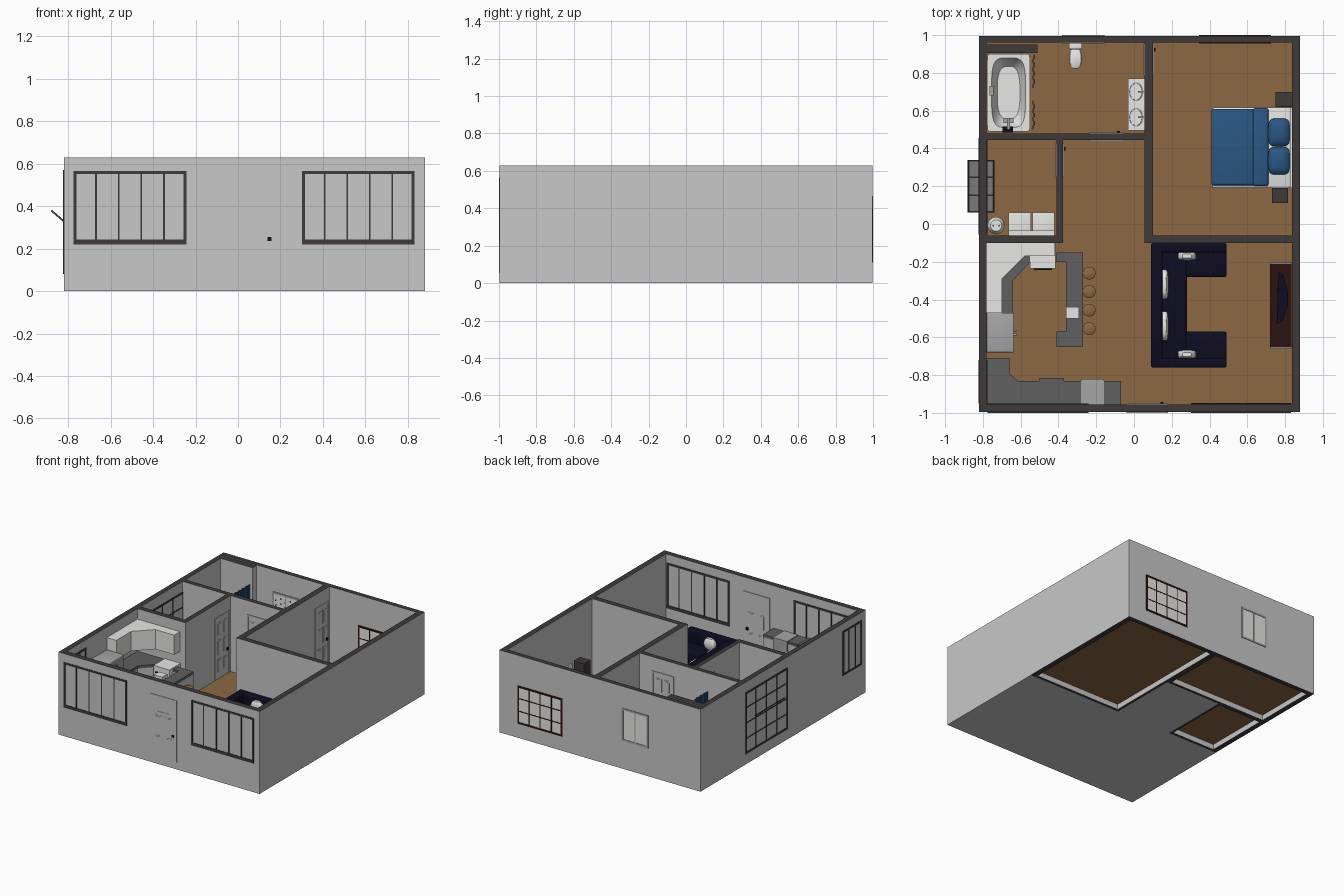
import bpy, bmesh, math
from mathutils import Matrix

if "Cube" in bpy.data.objects:
    bpy.data.objects.remove(bpy.data.objects["Cube"])

def mat(name, r, g, b):
    m = bpy.data.materials.new(name)
    m.diffuse_color = (r, g, b, 1)
    m.use_nodes = True
    m.node_tree.nodes["Principled BSDF"].inputs["Base Color"].default_value = m.diffuse_color
    return m

WALL = mat("wall_grey", .58, .58, .58)
DARK = mat("dark_trim", .05, .042, .042)
WOOD = mat("floor_wood", .26, .14, .055)
WHITE = mat("white", .85, .85, .84)
STONE = mat("counter_grey", .115, .115, .115)
STEEL = mat("light_grey", .38, .38, .39)
NAVY = mat("navy", .004, .004, .016)
BLUE = mat("bed_blue", .024, .095, .235)
BROWN = mat("dark_brown", .025, .007, .005)
BLACK = mat("black", .006, .006, .006)

def finish(name, bm, m, smooth=False):
    bmesh.ops.recalc_face_normals(bm, faces=bm.faces)
    me = bpy.data.meshes.new(name)
    bm.to_mesh(me); bm.free()
    ob = bpy.data.objects.new(name, me)
    bpy.context.collection.objects.link(ob)
    me.materials.append(m)
    if smooth:
        bpy.ops.object.select_all(action='DESELECT')
        ob.select_set(True)
        bpy.context.view_layer.objects.active = ob
        bpy.ops.object.shade_smooth_by_angle(angle=math.radians(40))
    return ob

def boxes(name, m, *items, bevel=0):
    """Boxes given as (x0, x1, y0, y1, z0, z1), joined in one object."""
    bm = bmesh.new()
    for x0, x1, y0, y1, z0, z1 in items:
        M = Matrix.Translation(((x0+x1)/2, (y0+y1)/2, (z0+z1)/2)) @ Matrix.Diagonal((x1-x0, y1-y0, z1-z0, 1))
        bmesh.ops.create_cube(bm, size=1, matrix=M)
    if bevel:
        bmesh.ops.bevel(bm, geom=bm.edges[:], offset=bevel, segments=3, profile=.5, affect='EDGES')
    return finish(name, bm, m, bevel > 0)

def prism(name, m, pts, z0, z1):
    bm = bmesh.new()
    f = bm.faces.new([bm.verts.new((x, y, z0)) for x, y in pts])
    r = bmesh.ops.extrude_face_region(bm, geom=[f])
    for v in r['geom']:
        if isinstance(v, bmesh.types.BMVert):
            v.co.z = z1
    return finish(name, bm, m)

def loft(name, m, cx, cy, rings, n=32):
    """Stack of superellipse rings (z, rx, ry, power) about a centre."""
    bm = bmesh.new()
    loops = []
    for z, rx, ry, p in rings:
        loop = []
        for i in range(n):
            a = 2*math.pi*(i+.5)/n
            c, s = math.cos(a), math.sin(a)
            loop.append(bm.verts.new((cx + math.copysign(abs(c)**(2/p), c)*rx,
                                      cy + math.copysign(abs(s)**(2/p), s)*ry, z)))
        loops.append(loop)
    for a, b in zip(loops, loops[1:]):
        for i in range(n):
            j = (i+1) % n
            bm.faces.new((a[i], a[j], b[j], b[i]))
    bm.faces.new(loops[0]); bm.faces.new(loops[-1])
    return finish(name, bm, m, True)

def pillow(name, m, cx, cy, z, rx, ry, h):
    return loft(name, m, cx, cy, [(z+h*t, rx*s, ry*s, 4) for t, s in
                ((0, .5), (.2, .85), (.5, 1), (.8, .85), (1, .5))])

def on_wall(axis, u0, u1, d0, d1, z0, z1):
    """Box on a wall running along x or y; d is depth through the wall."""
    return (u0, u1, d0, d1, z0, z1) if axis == 'x' else (d0, d1, u0, u1, z0, z1)

def window(name, m, axis, u0, u1, d0, d1, z0, z1, cols, rows, t=.014, bar=.008):
    b = [on_wall(axis, u0, u1, d0, d1, z, z+t) for z in (z0, z1-t)]
    b += [on_wall(axis, u, u+t, d0, d1, z0, z1) for u in (u0, u1-t)]
    for i in range(1, cols):
        u = u0 + (u1-u0)*i/cols
        b.append(on_wall(axis, u-bar/2, u+bar/2, d0+.001, d1-.001, z0, z1))
    for i in range(1, rows):
        z = z0 + (z1-z0)*i/rows
        b.append(on_wall(axis, u0, u1, d0+.001, d1-.001, z-bar/2, z+bar/2))
    return boxes(name, m, *b)

def door(name, axis, u0, u1, d0, d1, arch=False):
    """Panelled door through a wall, proud on both sides."""
    w, z1 = u1-u0, .525
    b = [on_wall(axis, u0+.012, u1-.012, d0+.003, d1-.003, .055, z1-.012)]
    b += [on_wall(axis, u, u+.012, d0, d1, .055, z1) for u in (u0, u1-.012)]
    b.append(on_wall(axis, u0, u1, d0, d1, z1-.012, z1))
    for lo, hi in ((.12, .22), (.26, .375)) if arch else ((.1, .2), (.23, .35), (.38, .48)):
        for c in (.3, .7):
            u = u0 + w*c
            for h, e in ((.027, .0015), (.018, 0)):
                k = .027-h
                b.append(on_wall(axis, u-h, u+h, d0+e, d1-e, lo+k, hi-k))
    ob = boxes(name, WALL, *b)
    u = u1-.032
    boxes(name+"_knob", BLACK, on_wall(axis, u-.009, u+.009, d0-.0, d1+.008, .236, .254))
    return ob

# Walls: grey sides, dark tops and undersides
walls = boxes("walls", WALL,
    (-.82, .88, -.996, -.955, .001, .63), (-.82, .88, .96, .996, .001, .63),
    (-.82, -.78, -.996, .996, .001, .63), (.837, .88, -.996, .996, .001, .63),
    (.055, .10, -.10, .96, .001, .63), (-.78, .055, .445, .48, .001, .63),
    (.055, .837, -.10, -.06, .001, .63), (-.41, -.375, -.10, .445, .001, .63),
    (-.78, -.375, -.10, -.06, .001, .63), (-.78, -.51, .905, .95, .05, .63))
walls.data.materials.append(DARK)
for p in walls.data.polygons:
    if abs(p.normal.z) > .5:
        p.material_index = 1

# Floor, and the base slab under living room, kitchen and hall
boxes("floor", WOOD, (-.8, .86, -.98, .98, .042, .05))
boxes("base_slab", WALL, (-.82, .88, -.996, -.08, 0, .04), (-.39, .08, -.08, .46, 0, .04))

# Windows
for nm, a, b in (("front_window_left", -.775, -.242), ("front_window_right", .302, .832)):
    window(nm, DARK, 'x', a, b, -1, -.95, .22, .565, 5, 1)
    boxes(nm+"_sill", DARK, (a, b, -1, -.948, .22, .242))
window("kitchen_window", DARK, 'y', -.95, -.72, -.824, -.775, .23, .57, 3, 1)
window("laundry_window", DARK, 'y', -.055, .455, -.824, -.776, .08, .55, 4, 4)
window("bedroom_window", BROWN, 'x', .345, .725, .955, 1, .11, .40, 4, 3)
boxes("bedroom_panes", WHITE, (.35, .72, .957, .998, .12, .39))
window("bath_window", STEEL, 'x', -.38, -.155, .955, 1, .215, .465, 2, 1)
boxes("bath_panes", WHITE, (-.37, -.165, .957, .997, .225, .455))
boxes("bath_pane_dots", DARK, *[(-.355+.04*i, -.343+.04*i, .956, .958, .24+.04*j+.02*(i % 2), .252+.04*j+.02*(i % 2))
                                for i in range(5) for j in range(5)])
# Tilted open sash
sash = [window("open_sash", DARK, 'x', -.14, .14, -.004, .004, -.092, .092, 3, 2, .01),
        boxes("sash_panes", STEEL, (-.135, .135, -.002, .002, -.088, .088))]
for o in sash:
    o.matrix_world = (Matrix.Translation((-.81, .2, .32)) @ Matrix.Rotation(math.radians(-49.4), 4, 'Y')
                      @ Matrix.Rotation(math.radians(90), 4, 'Z'))

# Doors
door("front_door", 'x', -.04, .18, -1, -.95, True)
fan = bmesh.new()
for r0, r1, y in ((.052, .062, -1), (.014, .022, -1)):
    for i in range(12):
        a, b = math.pi*i/12, math.pi*(i+1)/12
        fan.faces.new([fan.verts.new((.07+r*math.cos(t), y, .405+r*math.sin(t)))
                       for r, t in ((r0, a), (r1, a), (r1, b), (r0, b))])
bmesh.ops.solidify(fan, geom=fan.faces[:], thickness=-.004)
finish("door_fan_light", fan, WALL)
boxes("door_fan_base", WALL, (.008, .132, -1, -.996, .398, .405))
door("laundry_door", 'y', .25, .43, -.415, -.37)
door("bath_door", 'x', -.235, -.05, .44, .485)
door("bedroom_door", 'y', .785, .955, .05, .105)

# Kitchen
def counter(name, pts):
    prism(name+"_cabinet", WALL, pts, .05, .285)
    prism(name+"_top", STONE, pts, .285, .305)
counter("corner_counter", [(-.78, -.1), (-.55, -.1), (-.55, -.2), (-.64, -.3), (-.64, -.47), (-.78, -.47)])
prism("upper_cabinets", WHITE, [(-.78, -.1), (-.42, -.1), (-.42, -.17), (-.58, -.17), (-.70, -.29), (-.70, -.47), (-.78, -.47)], .40, .55)
boxes("range", WHITE, (-.55, -.415, -.235, -.1, .05, .31))
boxes("range_handle", BLACK, (-.53, -.435, -.243, -.235, .26, .27))
boxes("fridge", STEEL, (-.78, -.635, -.68, -.47, .05, .46), bevel=.005)
boxes("fridge_handles", STEEL, (-.635, -.622, -.59, -.58, .2, .42), (-.635, -.622, -.57, -.56, .2, .42))
counter("island", [(-.41, -.15), (-.27, -.15), (-.27, -.65), (-.41, -.65), (-.41, -.57), (-.36, -.57), (-.36, -.2), (-.41, -.2)])
counter("front_counter", [(-.78, -.71), (-.66, -.71), (-.66, -.79), (-.615, -.83), (-.07, -.83), (-.07, -.955), (-.78, -.955)])
boxes("front_oven", STONE, (-.5, -.37, -.955, -.815, .05, .312))
boxes("dishwasher", STEEL, (-.28, -.16, -.955, -.82, .05, .31))
boxes("coffee_maker", WHITE, (-.36, -.29, -.5, -.44, .305, .32), (-.36, -.335, -.5, -.44, .32, .38), (-.36, -.29, -.5, -.44, .365, .39))
for i in range(4):
    y = -.26 - .098*i
    loft(f"stool_{i+1}_seat", WOOD, -.237, y, [(.215, .03, .03, 2), (.22, .034, .034, 2), (.235, .034, .034, 2), (.238, .03, .03, 2)], 20)
    boxes(f"stool_{i+1}_legs", WOOD, *[(-.237+a-.004, -.237+a+.004, y+b-.004, y+b+.004, .05, .22) for a in (-.022, .022) for b in (-.022, .022)])

# Laundry
boxes("washer_and_dryer", WHITE, (-.665, -.545, -.06, .062, .05, .27), (-.54, -.42, -.06, .062, .05, .27), bevel=.004)
boxes("laundry_panels", WHITE, (-.665, -.42, -.06, -.035, .27, .30))
loft("water_heater", WHITE, -.73, -.008, [(.05, .045, .045, 2), (.35, .045, .045, 2), (.37, .03, .03, 2)], 24)
boxes("heater_pipes", STEEL, (-.75, -.742, -.012, -.004, .36, .42), (-.718, -.71, -.012, -.004, .36, .42))

# Living room sofa, pillows, television
boxes("sofa", NAVY, (.09, .28, -.76, -.10, .06, .15), (.27, .49, -.28, -.10, .06, .15), (.27, .49, -.76, -.57, .06, .15),
      (.09, .15, -.76, -.10, .06, .25), (.09, .49, -.15, -.10, .06, .25), (.09, .49, -.76, -.71, .06, .25), bevel=.01)
for i, (x, y, rx, ry) in enumerate(((.28, -.17, .048, .022), (.28, -.69, .048, .022), (.16, -.32, .022, .078), (.16, -.54, .022, .078))):
    pillow(f"sofa_pillow_{i+1}", WHITE, x, y, .15, rx, ry, .085)
boxes("tv_stand", BROWN, (.72, .835, -.655, -.21, .05, .16))
boxes("tv_stand_ends", WHITE, (.72, .835, -.66, -.655, .05, .16), (.72, .835, -.21, -.205, .05, .16))
prism("television", NAVY, [(.755, -.53), (.765, -.25), (.79, -.27), (.815, -.36), (.815, -.43), (.79, -.51)], .18, .34)
boxes("television_foot", BLACK, (.76, .81, -.45, -.33, .16, .18))

# Bedroom
boxes("mattress", WHITE, (.415, .83, .19, .617, .06, .15), bevel=.01)
boxes("bed_cover", BLUE, (.41, .70, .205, .61, .07, .165), bevel=.012)
boxes("cover_fold", BLUE, (.63, .712, .2, .615, .10, .18), bevel=.014)
for i, y in enumerate((.335, .485)):
    pillow(f"bed_pillow_{i+1}", BLUE, .768, y, .145, .058, .074, .05)
boxes("headboard", WHITE, (.825, .837, .19, .617, .05, .23))
boxes("nightstands", DARK, (.75, .835, .62, .70, .05, .255), (.73, .815, .11, .19, .05, .255))

# Bathroom
loft("bathtub", WHITE, -.664, .695, [(.05, .113, .205, 24), (.165, .113, .205, 24), (.165, .09, .185, 4), (.12, .08, .17, 3.2), (.08, .06, .14, 3)], 40)
boxes("tub_tap", STEEL, (-.672, -.656, .5, .56, .18, .19), (-.69, -.638, .535, .56, .168, .18), (-.765, -.745, .68, .73, .165, .185))
boxes("tub_mat", NAVY, (-.695, -.64, .485, .515, .165, .18))
boxes("shower_curtain", BLUE, *[(-.537+.006*(i % 2), -.531+.006*(i % 2), .5+.022*i, .522+.022*i, .12, .5) for i in range(18) if i not in (7, 8, 9)])
boxes("toilet_tank", WHITE, (-.345, -.275, .925, .958, .13, .22), bevel=.006)
loft("toilet_bowl", WHITE, -.31, .878, [(.05, .022, .035, 2), (.09, .022, .035, 2), (.13, .034, .055, 2.5), (.15, .035, .056, 2.5), (.155, .03, .05, 2.5)], 28)
boxes("vanity", WALL, (-.025, .055, .5, .765, .05, .22))
boxes("vanity_top", WHITE, (-.032, .055, .495, .77, .22, .235))
for i, y in enumerate((.565, .70)):
    loft(f"basin_{i+1}", STEEL, .012, y, [(.235, .038, .05, 2), (.24, .038, .05, 2), (.24, .034, .046, 2)], 28)
    loft(f"basin_{i+1}_bowl", WHITE, .010, y, [(.240, .033, .045, 2), (.241, .032, .044, 2), (.2405, .015, .02, 2)], 28)
    boxes(f"basin_{i+1}_tap", STEEL, (.02, .05, y-.005, y+.005, .255, .263), (.042, .05, y-.005, y+.005, .235, .26))
